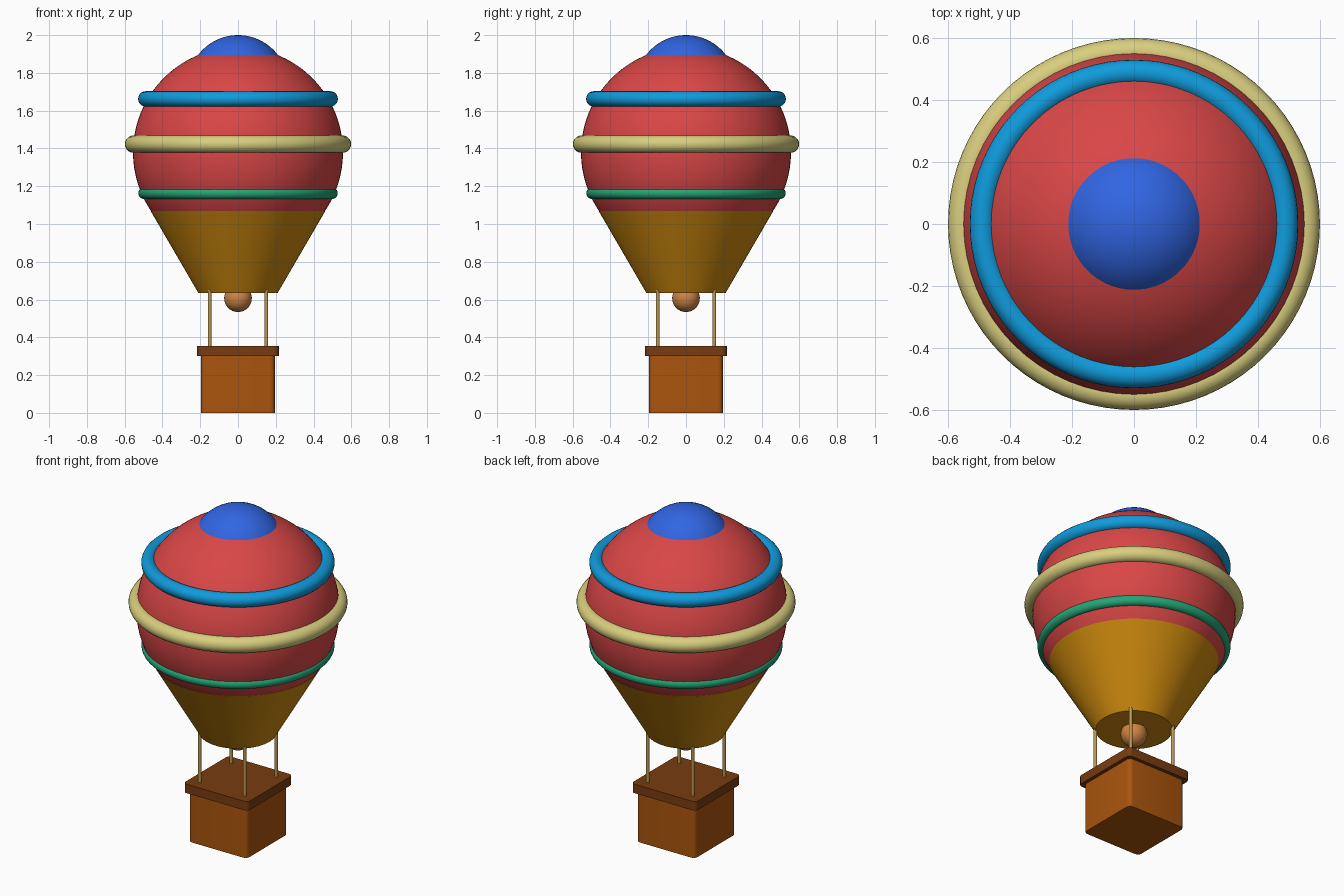
import bpy
import math

default = bpy.data.objects.get("Cube")
if default:
    bpy.data.objects.remove(default, do_unlink=True)


def material(name, rgb):
    mat = bpy.data.materials.new(name)
    mat.use_nodes = True
    colour = (*rgb, 1.0)
    mat.diffuse_color = colour
    mat.node_tree.nodes["Principled BSDF"].inputs["Base Color"].default_value = colour
    return mat


RED = material("balloon red", (0.70, 0.062, 0.062))
BLUE = material("cap blue", (0.03, 0.13, 0.76))
SKY = material("sky blue", (0.005, 0.33, 0.72))
CREAM = material("cream", (0.69, 0.62, 0.21))
GREEN = material("green", (0.017, 0.38, 0.18))
OCHRE = material("ochre", (0.61, 0.25, 0.004))
WICKER = material("wicker orange", (0.40, 0.09, 0.004))
BROWN = material("rim brown", (0.19, 0.045, 0.005))
COPPER = material("burner copper", (0.62, 0.23, 0.055))
ROPE = material("rope tan", (0.50, 0.32, 0.09))


def finish(name, mat, smooth=True):
    obj = bpy.context.object
    obj.name = obj.data.name = name
    obj.data.materials.append(mat)
    if smooth:
        bpy.ops.object.shade_smooth_by_angle(angle=math.radians(35))
    return obj


def ball(name, mat, radius, z):
    bpy.ops.mesh.primitive_uv_sphere_add(segments=64, ring_count=40, radius=radius, location=(0, 0, z))
    return finish(name, mat)


def ring(name, mat, major, minor, z):
    bpy.ops.mesh.primitive_torus_add(major_segments=80, minor_segments=20, major_radius=major,
                                     minor_radius=minor, location=(0, 0, z))
    return finish(name, mat)


def block(name, mat, half, bottom, top, corner):
    """Square box with rounded upright edges."""
    bpy.ops.mesh.primitive_cube_add(size=1, location=(0, 0, (bottom + top) / 2))
    obj = bpy.context.object
    obj.scale = (2 * half, 2 * half, top - bottom)
    bpy.ops.object.transform_apply(location=False, rotation=False, scale=True)
    finish(name, mat, smooth=False)
    weights = obj.data.attributes.new("bevel_weight_edge", "FLOAT", "EDGE")
    for edge in obj.data.edges:
        a, b = (obj.data.vertices[i].co for i in edge.vertices)
        weights.data[edge.index].value = 1.0 if abs(a.z - b.z) > 0.01 else 0.0
    bevel = obj.modifiers.new("Rounded corners", "BEVEL")
    bevel.limit_method = "WEIGHT"
    bevel.width = corner
    bevel.segments = 4
    bpy.ops.object.modifier_apply(modifier=bevel.name)
    bpy.ops.object.shade_smooth_by_angle(angle=math.radians(35))
    return obj


# Envelope, crown cap and skirt
ball("envelope", RED, 0.556, 1.38)
ball("crown_cap", BLUE, 0.265, 1.735)
bpy.ops.mesh.primitive_cone_add(vertices=64, radius1=0.21, radius2=0.463, depth=0.435,
                                location=(0, 0, 0.8525))
finish("skirt", OCHRE)

# Bands around the envelope
ring("upper_band", SKY, 0.488, 0.041, 1.662)
ring("middle_band", CREAM, 0.553, 0.046, 1.423)
ring("lower_band", GREEN, 0.497, 0.031, 1.163)

# Burner
ball("burner", COPPER, 0.073, 0.607)

# Four ropes
for x, side in ((-1, "right"), (1, "left")):
    for y, end in ((-1, "front"), (1, "back")):
        bpy.ops.mesh.primitive_cylinder_add(vertices=16, radius=0.01, depth=0.31,
                                            location=(0.15 * x, 0.15 * y, 0.495))
        finish(f"{end}_{side}_rope", ROPE)

# Basket and its rim
block("basket", WICKER, 0.195, 0.0, 0.305, 0.025)
block("basket_rim", BROWN, 0.216, 0.3, 0.354, 0.025)
